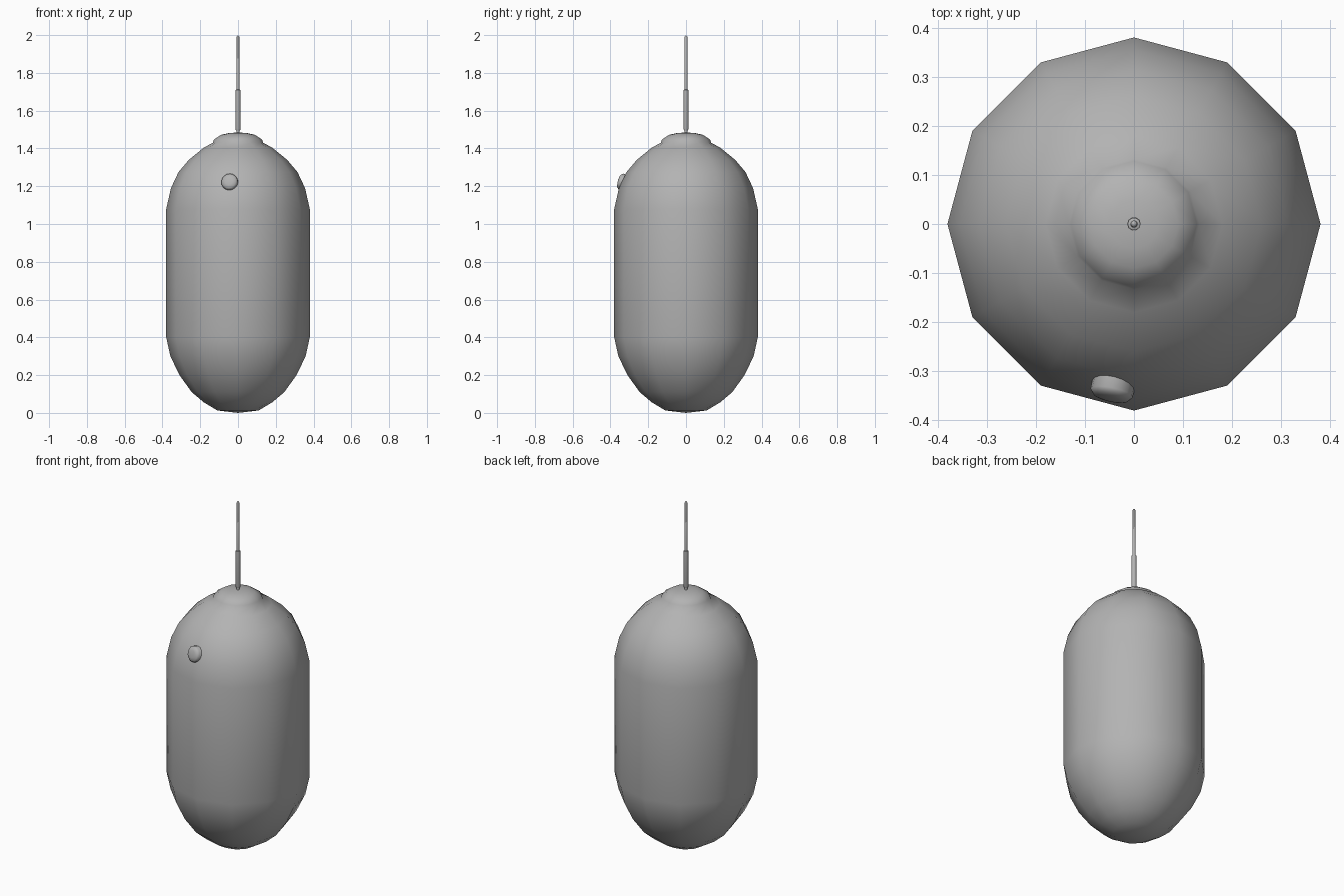
import bpy, bmesh, math
from mathutils import Vector, Matrix

if "Cube" in bpy.data.objects:
    bpy.data.objects.remove(bpy.data.objects["Cube"])

# Dark grey plastic
grey = bpy.data.materials.new("dark_grey")
grey.diffuse_color = (0.45, 0.45, 0.45, 1)
grey.use_nodes = True
grey.node_tree.nodes["Principled BSDF"].inputs["Base Color"].default_value = grey.diffuse_color


def lathe(name, profile, sides, matrix=None, angle=45):
    """Revolve (radius, height) points around z; zero radius closes to a point."""
    bm = bmesh.new()
    rings = []
    for r, z in profile:
        if r == 0:
            rings.append([bm.verts.new((0, 0, z))])
        else:
            rings.append([bm.verts.new((r * math.cos(2 * math.pi * i / sides),
                                        r * math.sin(2 * math.pi * i / sides), z))
                          for i in range(sides)])
    for a, b in zip(rings, rings[1:]):
        for i in range(sides):
            j = (i + 1) % sides
            if len(a) == 1:
                bm.faces.new((a[0], b[j], b[i]))
            elif len(b) == 1:
                bm.faces.new((a[i], a[j], b[0]))
            else:
                bm.faces.new((a[i], a[j], b[j], b[i]))
    bmesh.ops.recalc_face_normals(bm, faces=bm.faces)
    mesh = bpy.data.meshes.new(name)
    bm.to_mesh(mesh)
    bm.free()
    mesh.materials.append(grey)
    obj = bpy.data.objects.new(name, mesh)
    bpy.context.collection.objects.link(obj)
    if matrix:
        obj.matrix_world = matrix
    bpy.ops.object.select_all(action='DESELECT')
    obj.select_set(True)
    bpy.context.view_layer.objects.active = obj
    bpy.ops.object.shade_smooth_by_angle(angle=math.radians(angle))
    return obj


# Twelve-sided capsule body, stepping softly into a low rounded cap
lathe("body", [(0, 0), (0.11, 0.013), (0.18, 0.055), (0.245, 0.11), (0.31, 0.2),
               (0.358, 0.3), (0.38, 0.4), (0.38, 1.08), (0.355, 1.19),
               (0.315, 1.275), (0.26, 1.34), (0.18, 1.405), (0.133, 1.43),
               (0.128, 1.447), (0.09, 1.472), (0.05, 1.481), (0, 1.485)], 12,
      angle=85)

# Telescoping antenna
lathe("antenna_base", [(0, 1.47), (0.009, 1.47), (0.009, 1.51), (0, 1.51)], 10)
lathe("antenna_lower", [(0, 1.495), (0.011, 1.495), (0.014, 1.505),
                        (0.013, 1.71), (0, 1.715)], 10)
lathe("antenna_upper", [(0, 1.7), (0.008, 1.7), (0.007, 1.992), (0, 2.0)], 10)

# Small round button standing out of the front shoulder
normal = Vector((-0.2, -0.93, 0.25)).normalized()
turn = normal.to_track_quat('Z', 'Y').to_matrix().to_4x4()
lathe("front_button", [(0, -0.05), (0.044, -0.05), (0.044, 0.008), (0.036, 0.017),
                       (0.02, 0.021), (0, 0.022)], 16,
      Matrix.Translation((-0.044, -0.337, 1.222)) @ turn)
